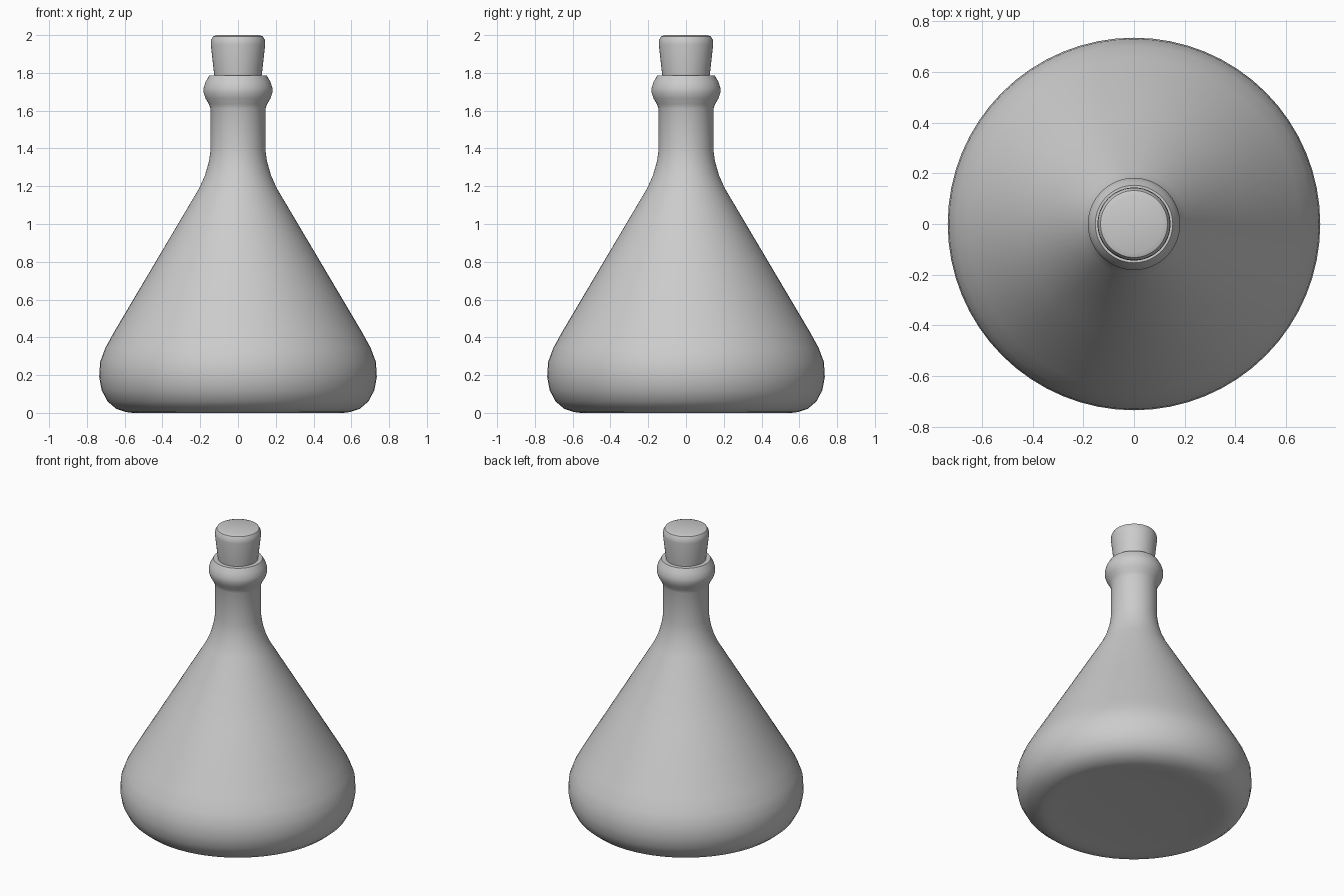
import bpy, math

if "Cube" in bpy.data.objects:
    bpy.data.objects.remove(bpy.data.objects["Cube"])

SEG = 64


def lathe(name, profile):
    """Revolve (radius, z) points around z; ends with radius 0 become poles."""
    verts, rings, faces = [], [], []
    for r, z in profile:
        n = 1 if r == 0 else SEG
        rings.append([len(verts) + i for i in range(n)])
        for i in range(n):
            a = 2 * math.pi * i / SEG
            verts.append((r * math.cos(a), r * math.sin(a), z))
    for a, b in zip(rings, rings[1:]):
        for i in range(SEG):
            j = (i + 1) % SEG
            quad = [a[i % len(a)], a[j % len(a)], b[j % len(b)], b[i % len(b)]]
            faces.append(list(dict.fromkeys(quad)))
    mesh = bpy.data.meshes.new(name)
    mesh.from_pydata(verts, [], faces)
    obj = bpy.data.objects.new(name, mesh)
    bpy.context.collection.objects.link(obj)
    bpy.ops.object.select_all(action='DESELECT')
    obj.select_set(True)
    bpy.context.view_layer.objects.active = obj
    bpy.ops.object.shade_smooth_by_angle(angle=math.radians(40))
    return obj


# Conical flask: base, rounded belly, straight shoulder, neck, lip, mouth
lathe("flask", [
    (0, 0.015), (0.35, 0.013), (0.5, 0.006), (0.56, 0.0), (0.595, 0.005),
    (0.645, 0.022), (0.69, 0.06), (0.722, 0.12), (0.735, 0.19),
    (0.73, 0.27), (0.702, 0.345), (0.655, 0.43), (0.43, 0.81),
    (0.205, 1.19), (0.174, 1.26), (0.154, 1.33), (0.145, 1.39),
    (0.145, 1.61), (0.154, 1.635), (0.172, 1.665), (0.182, 1.695),
    (0.182, 1.72), (0.172, 1.752), (0.153, 1.785), (0.12, 1.785),
    (0.115, 1.70),
])

# Tapered cork stopper with a rounded top, pushed into the mouth
lathe("cork_stopper", [
    (0, 1.68), (0.112, 1.68), (0.126, 1.79), (0.144, 1.95),
    (0.142, 1.975), (0.132, 1.993), (0.112, 2.0), (0, 2.0),
])
